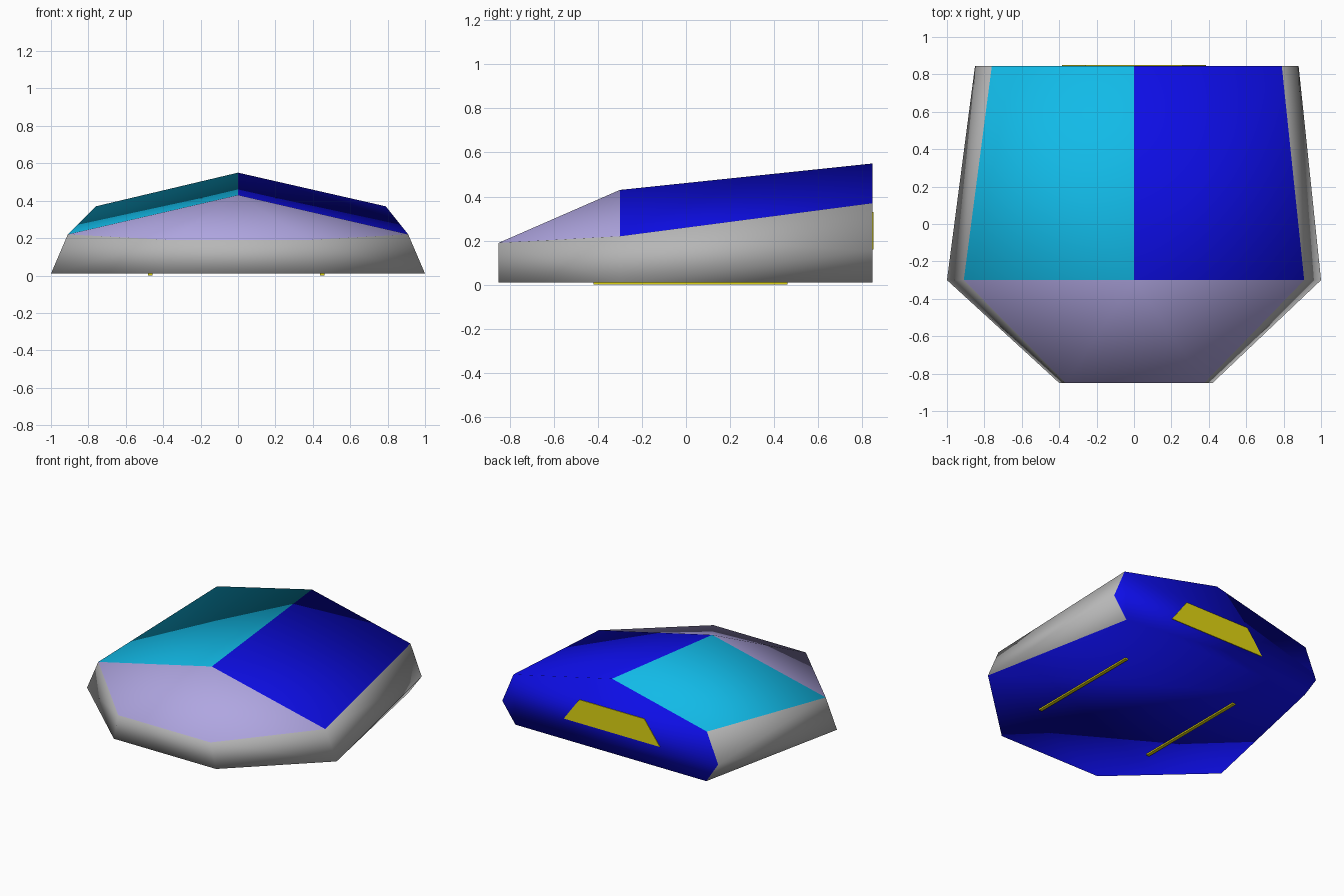
import bpy
import bmesh

cube = bpy.data.objects.get("Cube")
if cube:
    bpy.data.objects.remove(cube)


def material(name, rgb):
    mat = bpy.data.materials.new(name)
    mat.use_nodes = True
    mat.diffuse_color = (*rgb, 1)
    mat.node_tree.nodes["Principled BSDF"].inputs["Base Color"].default_value = (*rgb, 1)
    return mat


grey = material("hull grey", (0.47, 0.47, 0.47))
lavender = material("nose lavender", (0.43, 0.38, 0.75))
blue = material("deep blue", (0.004, 0.004, 0.79))
cyan = material("bright cyan", (0.006, 0.51, 0.83))
yellow = material("yellow", (0.75, 0.67, 0.006))
GREY, LAVENDER, BLUE, CYAN = range(4)


def finish(name, bm, mats, smooth=False):
    bmesh.ops.recalc_face_normals(bm, faces=bm.faces)
    mesh = bpy.data.meshes.new(name)
    for face in bm.faces:
        face.smooth = smooth
    bm.to_mesh(mesh)
    bm.free()
    for mat in mats:
        mesh.materials.append(mat)
    obj = bpy.data.objects.new(name, mesh)
    bpy.context.collection.objects.link(obj)
    return obj


# Hull: nose, shoulder and tail sections joined by shared corners
bm = bmesh.new()
FLOOR, TAIL = 0.01, 0.846
apex = bm.verts.new((0, -0.3, 0.43))
tail_top = bm.verts.new((0, TAIL, 0.55))


def corners(side):
    def point(x, y, z, shift=0.0):
        return bm.verts.new((side * x + shift, y, z))
    return {
        "nose_low": point(0.41, -0.85, FLOOR, 0.01),
        "nose_high": point(0.37, -0.85, 0.19, 0.005),
        "mid_low": point(1, -0.3, FLOOR),
        "mid_high": point(0.91, -0.3, 0.22),
        "tail_low": point(0.765, TAIL, FLOOR, 0.01),
        "tail_mid": point(0.865, TAIL, 0.155, 0.015),
        "tail_high": point(0.775, TAIL, 0.37, 0.015),
    }


def face(verts, index):
    bm.faces.new(verts).material_index = index


left, right = corners(1), corners(-1)
for s, roof in ((left, BLUE), (right, CYAN)):
    face([apex, tail_top, s["tail_high"], s["mid_high"]], roof)
    face([apex, s["mid_high"], s["nose_high"]], LAVENDER)
    face([s["nose_high"], s["mid_high"], s["mid_low"], s["nose_low"]], GREY)
    face([s["mid_high"], s["tail_high"], s["tail_mid"], s["mid_low"]], GREY)
    face([s["mid_low"], s["tail_mid"], s["tail_low"]], GREY)
face([apex, left["nose_high"], right["nose_high"]], LAVENDER)
face([left["nose_high"], left["nose_low"], right["nose_low"], right["nose_high"]], GREY)

# Tail panel and flat underside
tail = ("tail_high", "tail_mid", "tail_low")
face([tail_top] + [left[k] for k in tail] + [right[k] for k in reversed(tail)], BLUE)
floor = ("nose_low", "mid_low", "tail_low")
face([left[k] for k in floor] + [right[k] for k in reversed(floor)], BLUE)
finish("hull", bm, [grey, lavender, blue, cyan], smooth=True)


def plate(name, outline, offset):
    """Thin yellow plate extruded from a flat outline."""
    pm = bmesh.new()
    base = pm.faces.new([pm.verts.new(p) for p in outline])
    out = bmesh.ops.extrude_face_region(pm, geom=[base], use_keep_orig=True)
    moved = [v for v in out["geom"] if isinstance(v, bmesh.types.BMVert)]
    bmesh.ops.translate(pm, verts=moved, vec=offset)
    return finish(name, pm, [yellow])


# Tail light
plate("tail_light",
      [(x, TAIL, z) for x, z in ((-0.385, 0.16), (0.385, 0.16), (0.26, 0.33), (-0.26, 0.33))],
      (0, 0.004, 0))

# Runners under the floor
for name, x in (("left_runner", 0.45), ("right_runner", -0.47)):
    a, b = x - 0.012, x + 0.012
    plate(name, [(a, -0.42, FLOOR), (b, -0.42, FLOOR), (b, 0.46, FLOOR), (a, 0.46, FLOOR)],
          (0, 0, -0.0099))
